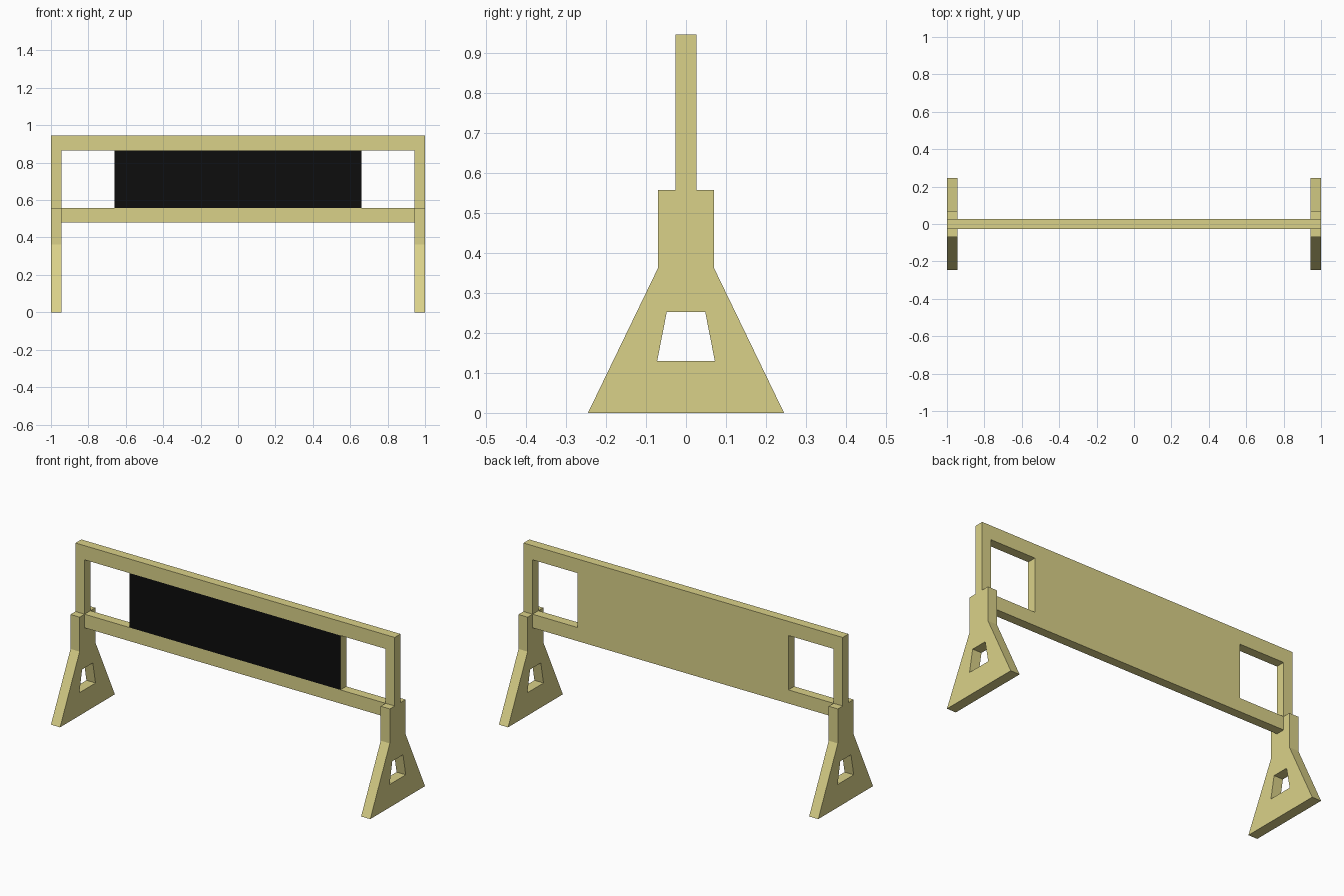
import bpy, bmesh
from mathutils import Vector

if "Cube" in bpy.data.objects:
    bpy.data.objects.remove(bpy.data.objects["Cube"])


def material(name, rgb):
    m = bpy.data.materials.new(name)
    m.diffuse_color = (*rgb, 1)
    m.use_nodes = True
    m.node_tree.nodes["Principled BSDF"].inputs["Base Color"].default_value = m.diffuse_color
    return m


khaki = material("khaki", (0.70, 0.64, 0.25))
black = material("black", (0.004, 0.004, 0.004))


def plate(name, polys, place, thickness):
    """Flat pattern of adjoining polygons, extruded along a vector."""
    bm = bmesh.new()
    for poly in polys:
        bm.faces.new([bm.verts.new(place(a, b)) for a, b in poly])
    bmesh.ops.remove_doubles(bm, verts=bm.verts, dist=1e-5)
    ext = bmesh.ops.extrude_face_region(bm, geom=bm.faces[:], use_keep_orig=True)
    bmesh.ops.translate(bm, vec=Vector(thickness),
                        verts=[v for v in ext["geom"] if isinstance(v, bmesh.types.BMVert)])
    bmesh.ops.recalc_face_normals(bm, faces=bm.faces[:])
    me = bpy.data.meshes.new(name)
    bm.to_mesh(me)
    bm.free()
    me.materials.append(khaki)
    ob = bpy.data.objects.new(name, me)
    bpy.context.collection.objects.link(ob)
    return ob


# Upright frame with centre panel: grid of cells, leaving the two windows open
xs = [-1, -0.943, -0.66, 0.66, 0.943, 1]
zs = [0.48, 0.557, 0.865, 0.945]
open_cells = {(0, 0), (4, 0), (1, 1), (3, 1)}
cells = [[(xs[i], zs[j]), (xs[i + 1], zs[j]), (xs[i + 1], zs[j + 1]), (xs[i], zs[j + 1])]
         for i in range(5) for j in range(3) if (i, j) not in open_cells]
frame = plate("frame", cells, lambda x, z: (x, -0.026, z), (0, 0.052, 0))

# Black front face of the centre panel
frame.data.materials.append(black)
for p in frame.data.polygons:
    c = p.center
    if p.normal.y < -0.9 and abs(c.x) < 0.6 and zs[1] < c.z < zs[2]:
        p.material_index = 1

# Splayed legs with a trapezoid cut-out
base, neck, top, shoulder = 0.245, 0.07, 0.557, 0.362
h0, h1, w0, w1 = 0.13, 0.2525, 0.072, 0.048


def half(z):
    return base + (neck - base) * z / shoulder


a, b = half(h0), half(h1)
leg_polys = [
    [(-base, 0), (base, 0), (a, h0), (w0, h0), (-w0, h0), (-a, h0)],
    [(w0, h0), (a, h0), (b, h1), (w1, h1)],
    [(-a, h0), (-w0, h0), (-w1, h1), (-b, h1)],
    [(-b, h1), (-w1, h1), (w1, h1), (b, h1), (neck, shoulder), (-neck, shoulder)],
    [(-neck, shoulder), (neck, shoulder), (neck, top), (-neck, top)],
]
for side, x0 in (("left", -1), ("right", 0.943)):
    plate(side + "_leg", leg_polys, lambda y, z: (x0, y, z), (0.057, 0, 0))
